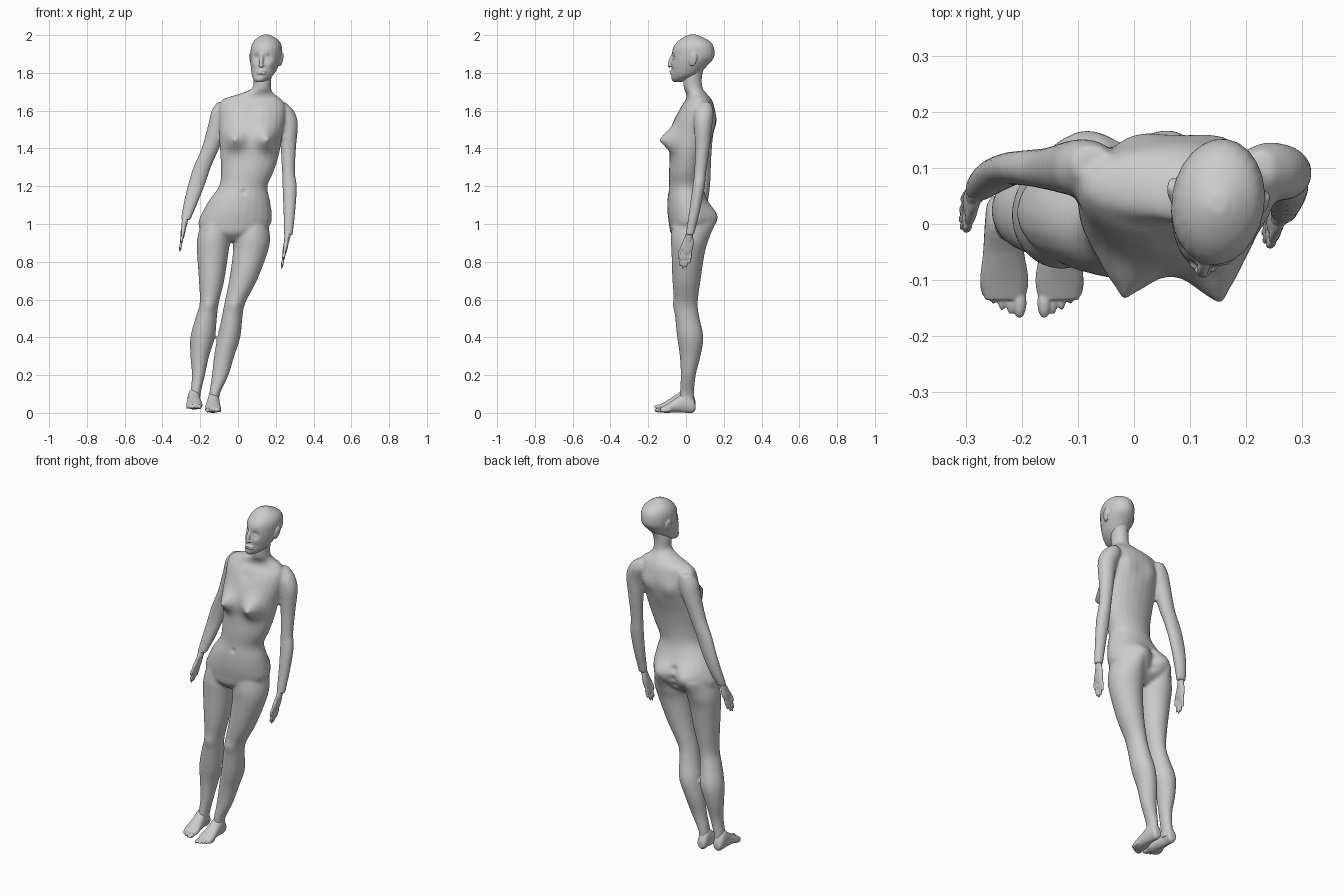
import bpy
import bmesh
from math import cos, sin, pi, exp, radians
from mathutils import Matrix, Vector

cube = bpy.data.objects.get("Cube")
if cube:
    bpy.data.objects.remove(cube, do_unlink=True)

clay = bpy.data.materials.new("clay grey")
clay.use_nodes = True
grey = (0.6, 0.6, 0.6, 1)
clay.diffuse_color = grey
clay.node_tree.nodes["Principled BSDF"].inputs["Base Color"].default_value = grey


def spline(rows, steps=4):
    """Smoothly interpolate the rows of section extents."""
    padded = [rows[0], *rows, rows[-1]]
    result = []
    for i in range(len(rows) - 1):
        p, a, b, n = (Vector(r) for r in padded[i:i + 4])
        for k in range(steps):
            t = k / steps
            result.append(a + (b - p) * t / 2
                          + (p * 2 - a * 5 + b * 4 - n) * t ** 2 / 2
                          + (a * 3 - p - b * 3 + n) * t ** 3 / 2)
    return result + [Vector(rows[-1])]


def loft(bm, rows, along_y=False, sides=24):
    """Oval sections: position on the axis, then low and high extents."""
    rings = []
    for level, u0, u1, v0, v1 in spline(rows):
        ring = []
        for i in range(sides):
            angle = 2 * pi * i / sides
            u = (u0 + u1) / 2 + (u1 - u0) / 2 * cos(angle)
            v = (v0 + v1) / 2 + (v1 - v0) / 2 * sin(angle)
            ring.append(bm.verts.new((u, level, v) if along_y else (u, v, level)))
        rings.append(ring)
    for low, high in zip(rings, rings[1:]):
        for i in range(sides):
            j = (i + 1) % sides
            bm.faces.new((low[i], low[j], high[j], high[i]))
    bm.faces.new(rings[0][::-1])
    bm.faces.new(rings[-1])


def blob(bm, start, end, width, thick):
    """Ellipsoid stretched between two points."""
    start, end = Vector(start), Vector(end)
    d = (end - start).normalized()
    ref = Vector((1, 0, 0)) if abs(d.y) > 0.8 else Vector((0, 1, 0))
    w = (ref - d * ref.dot(d)).normalized()
    n = w.cross(d)
    frame = Matrix((n * thick, w * width, (end - start) / 2)).transposed().to_4x4()
    frame.translation = (start + end) / 2
    bmesh.ops.create_uvsphere(bm, u_segments=16, v_segments=10, radius=1, matrix=frame)


def finish(name, bm, voxel, smoothing):
    """Fuse overlapping forms into one smooth skin."""
    bmesh.ops.recalc_face_normals(bm, faces=bm.faces[:])
    mesh = bpy.data.meshes.new(name)
    bm.to_mesh(mesh)
    bm.free()
    obj = bpy.data.objects.new(name, mesh)
    bpy.context.collection.objects.link(obj)
    bpy.ops.object.select_all(action='DESELECT')
    obj.select_set(True)
    bpy.context.view_layer.objects.active = obj
    remesh = obj.modifiers.new("fuse", 'REMESH')
    remesh.mode = 'VOXEL'
    remesh.voxel_size = voxel
    soften = obj.modifiers.new("soften", 'SMOOTH')
    soften.factor = 0.5
    soften.iterations = smoothing
    for modifier in ("fuse", "soften"):
        bpy.ops.object.modifier_apply(modifier=modifier)
    obj.data.materials.clear()
    obj.data.materials.append(clay)
    bpy.ops.object.shade_smooth()
    return obj


def sculpt(obj, center, radius, push):
    """Soft brush stroke along y."""
    center = Vector(center)
    for v in obj.data.vertices:
        falloff = (v.co - center).length_squared / radius ** 2
        if falloff < 6:
            v.co.y += push * exp(-falloff)


# Torso and neck: z, x range, y range
body = bmesh.new()
loft(body, [
    (.91, -.08, .02, -.04, .06), (.95, -.18, .12, -.08, .11),
    (1, -.21, .173, -.09, .13), (1.06, -.19, .178, -.098, .135),
    (1.13, -.15, .168, -.098, .11), (1.2, -.1, .156, -.09, .09),
    (1.28, -.09, .19, -.09, .095), (1.38, -.095, .22, -.085, .115),
    (1.48, -.1, .235, -.085, .145), (1.56, -.1, .25, -.06, .158),
    (1.62, -.1, .25, -.03, .15), (1.66, -.08, .23, 0, .135),
    (1.69, .01, .19, 0, .11), (1.72, .076, .175, -.012, .088),
    (1.78, .083, .178, -.015, .085), (1.84, .1, .19, 0, .1)])

# Legs: z, right x range, left x range, shared y range
legs = [
    (1.02, -.19, -.04, -.02, .155, -.07, .12), (.93, -.215, -.04, -.027, .17, -.08, .12),
    (.85, -.217, -.05, -.027, .157, -.077, .1), (.7, -.207, -.073, -.047, .1, -.072, .077),
    (.58, -.203, -.102, -.072, .038, -.062, .062), (.5, -.226, -.112, -.087, .023, -.057, .072),
    (.4, -.252, -.123, -.108, .012, -.047, .092), (.3, -.252, -.153, -.127, -.02, -.033, .077),
    (.2, -.244, -.175, -.138, -.05, -.028, .052), (.1, -.252, -.198, -.152, -.096, -.033, .042),
    (.05, -.252, -.198, -.152, -.096, -.033, .042)]
loft(body, [(z, a, b, f, g) for z, a, b, c, d, f, g in legs])
loft(body, [(z, c, d, f, g) for z, a, b, c, d, f, g in legs])

# Arms, left then right
loft(body, [
    (1.645, .2, .25, .07, .13), (1.6, .185, .295, .045, .145),
    (1.53, .213, .317, .042, .14), (1.4, .226, .307, .048, .125),
    (1.27, .233, .302, .043, .107), (1.2, .235, .312, .035, .1),
    (1.08, .24, .305, .018, .077), (.94, .242, .29, -.002, .042)])
loft(body, [
    (1.645, -.11, -.04, .08, .14), (1.6, -.14, -.03, .05, .15),
    (1.53, -.157, -.05, .05, .15), (1.4, -.193, -.1, .06, .137),
    (1.3, -.237, -.143, .068, .132), (1.2, -.267, -.178, .068, .127),
    (1.1, -.29, -.218, .053, .112), (1.02, -.304, -.252, .038, .084)])
figure = finish("body", body, 0.008, 6)

# Soft body forms
for x, depth in ((-.02, -.052), (.155, -.062)):
    sculpt(figure, (x, -.075, 1.445), .055, depth)
    sculpt(figure, (x, -.125, 1.445), .014, -.01)
for x in (-.1, .075):
    sculpt(figure, (x, .125, 1.03), .07, .042)
for z in (.97, 1.02, 1.07):
    sculpt(figure, (-.015, .145, z), .022, -.016)
for x in (0, .16):
    sculpt(figure, (x, .15, 1.54), .05, .012)
for x in (-.155, -.02):
    sculpt(figure, (x, -.06, .57), .035, -.008)
sculpt(figure, (.03, -.09, 1.17), .012, .008)
sculpt(figure, (.08, -.03, 1.6), .035, .008)

# Head: skull and jaw
head = bmesh.new()
loft(head, [
    (1.752, .105, .145, -.07, -.03), (1.765, .09, .168, -.08, .02),
    (1.79, .078, .193, -.08, .065), (1.83, .07, .213, -.077, .105),
    (1.88, .066, .228, -.077, .148), (1.93, .067, .231, -.07, .15),
    (1.965, .08, .219, -.045, .13), (1.99, .108, .19, -.01, .085),
    (2.003, .135, .163, .02, .05)])
mid = .139
blob(head, (mid, -.07, 1.905), (mid, -.094, 1.825), .012, .011)
blob(head, (mid - .016, -.085, 1.839), (mid + .016, -.085, 1.839), .011, .008)
for z in (1.797, 1.808):
    blob(head, (mid - .026, -.077, z), (mid + .026, -.077, z), .012, .006)
for side in (-1, 1):
    x = .147 + side * .083
    blob(head, (x - side * .008, .04, 1.835), (x + side * .006, .06, 1.905), .02, .007)
face = finish("head", head, 0.004, 3)
for side in (-1, 1):
    sculpt(face, (mid + side * .032, -.065, 1.88), .02, .013)
    sculpt(face, (mid + side * .034, -.06, 1.875), .01, -.006)
    sculpt(face, (mid + side * .045, -.06, 1.845), .02, -.005)
pivot = Matrix.Translation((.147, .03, 0))
face.data.transform(pivot @ Matrix.Rotation(radians(-8), 4, 'Z') @ pivot.inverted())

# Hands hang from wrist to fingertip
wrists = {"left_hand": ((.266, .02, .96), (.23, -.01, .762)),
          "right_hand": ((-.278, .061, 1.035), (-.309, .012, .853))}
for name, (wrist, tip) in wrists.items():
    hand = bmesh.new()
    wrist, tip = Vector(wrist), Vector(tip)
    reach = tip - wrist
    blob(hand, wrist - reach * .15, wrist + reach * .4, .02, .016)
    blob(hand, wrist + reach * .05, wrist + reach * .68, .031, .013)
    for i, length in enumerate((.93, 1, .97, .86)):
        spread = Vector((0, .014 * (i - 1.5), 0))
        knuckle = wrist + reach * .5 + spread
        joint = wrist + reach * .78 + spread * 1.1
        blob(hand, knuckle, joint + reach * .05, .0085, .008)
        blob(hand, joint - reach * .07, wrist + reach * length + spread * 1.1, .0075, .007)
    thumb = wrist + reach * .58 + Vector((0, -.037, 0))
    blob(hand, wrist + reach * .15 + Vector((0, -.008, 0)), thumb, .011, .01)
    blob(hand, thumb - reach * .1, thumb + reach * .16, .008, .008)
    finish(name, hand, 0.003, 2)

# Feet mirror about the line between them; the right one is raised
for name, side, lift in (("left_foot", 1, 0), ("right_foot", -1, .018)):
    foot = bmesh.new()
    rows = [(.05, .035, .07, .015, .045), (.035, .024, .08, 0, .085),
            (0, .022, .084, 0, .115), (-.05, .014, .087, .002, .08),
            (-.1, .006, .092, 0, .048), (-.135, .012, .084, .002, .028)]
    centre = -.182
    loft(foot, [(y, centre + side * a, centre + side * b, c + lift, d + lift)
                for y, a, b, c, d in rows], along_y=True)
    for i, tip in enumerate((.168, .162, .154, .143, .13)):
        x = centre + side * (.022 + .0155 * i)
        r = .0125 if i == 0 else .0085
        blob(foot, (x, -tip + .055, lift + .018), (x, -tip, lift + r), r, r)
    finish(name, foot, 0.003, 3)
